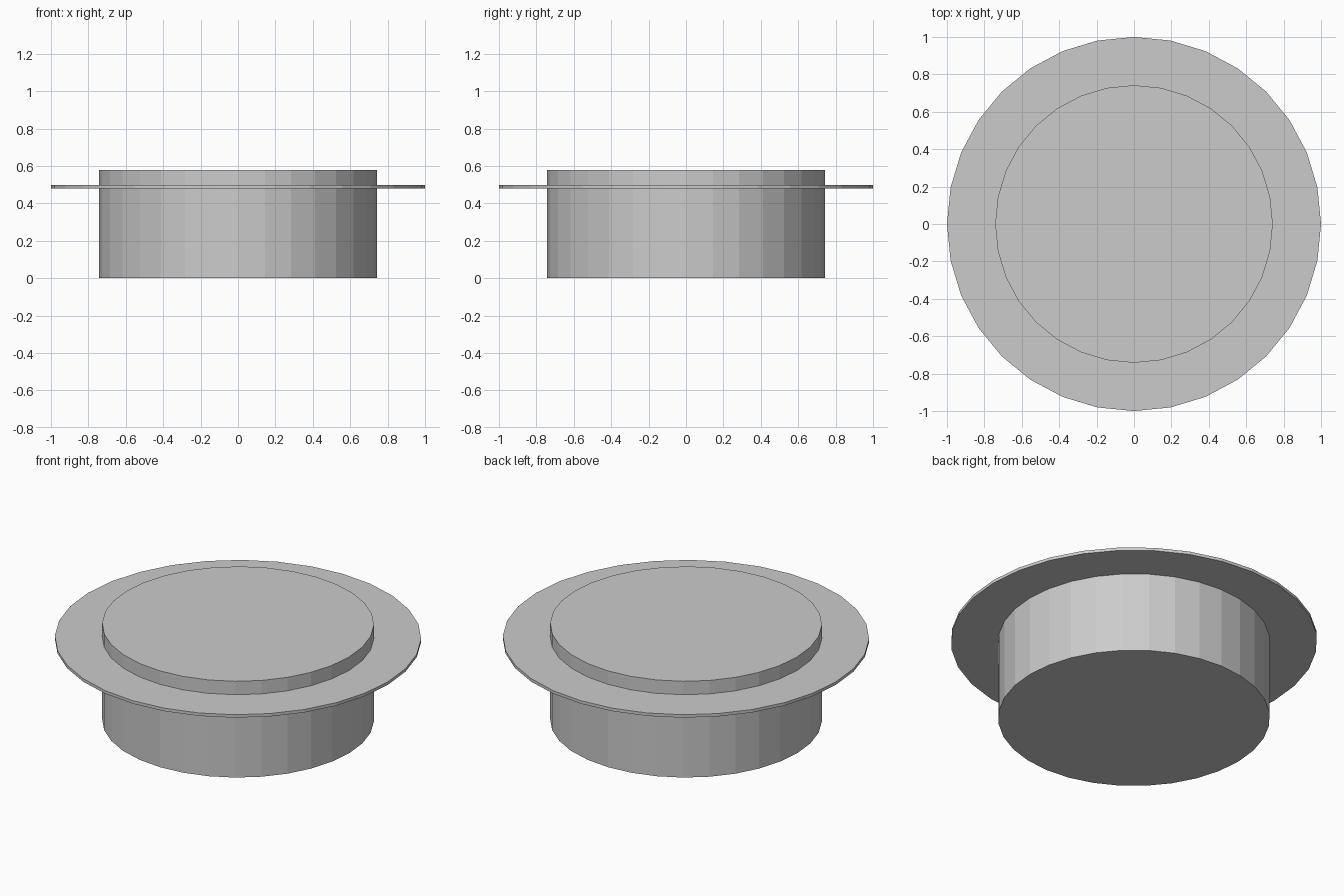
import bpy

if "Cube" in bpy.data.objects:
    bpy.data.objects.remove(bpy.data.objects["Cube"])

SIDES = 32


def disc(name, radius, z_bottom, z_top):
    """Flat-shaded upright cylinder between two heights."""
    bpy.ops.mesh.primitive_cylinder_add(
        vertices=SIDES, radius=radius, depth=z_top - z_bottom,
        location=(0, 0, (z_bottom + z_top) / 2))
    obj = bpy.context.object
    obj.name = name
    return obj


# Main drum
disc("drum_body", 0.742, 0.0, 0.58)

# Thin wide rim around the upper part of the drum
disc("rim_flange", 1.0, 0.481, 0.499)
